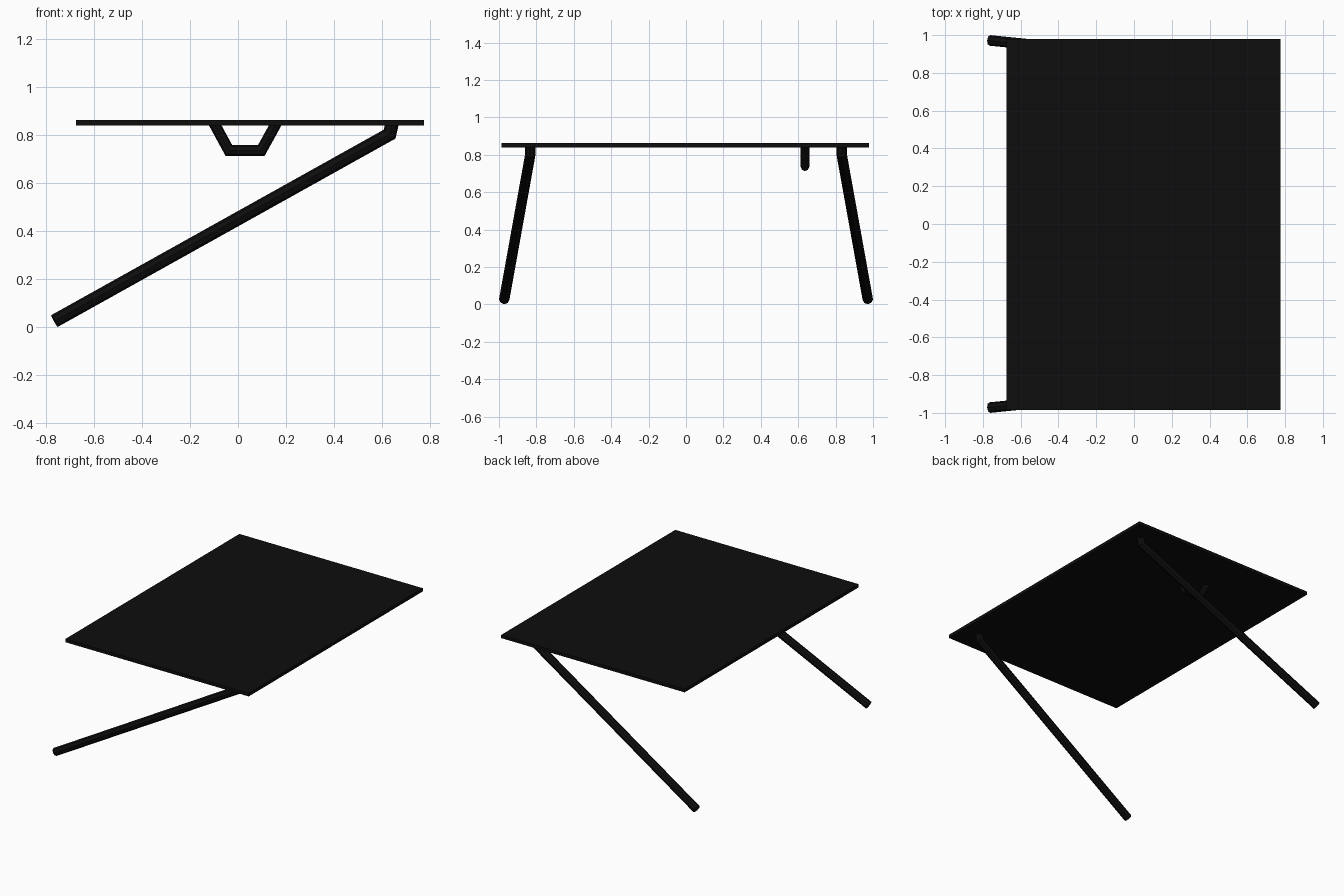
import bpy, bmesh, math
from mathutils import Vector

if "Cube" in bpy.data.objects:
    bpy.data.objects.remove(bpy.data.objects["Cube"])

black = bpy.data.materials.new("black_finish")
black.diffuse_color = (0.004, 0.004, 0.004, 1)
black.use_nodes = True
black.node_tree.nodes["Principled BSDF"].inputs["Base Color"].default_value = black.diffuse_color


def add_object(name, bm):
    bmesh.ops.recalc_face_normals(bm, faces=bm.faces[:])
    mesh = bpy.data.meshes.new(name)
    bm.to_mesh(mesh)
    bm.free()
    mesh.materials.append(black)
    obj = bpy.data.objects.new(name, mesh)
    bpy.context.collection.objects.link(obj)
    return obj


def tube(name, points, radius, sides=8):
    """Octagonal capped bar with mitred bends along a path."""
    pts = [Vector(p) for p in points]
    dirs = [(b - a).normalized() for a, b in zip(pts, pts[1:])]
    bm = bmesh.new()
    rings = []
    for i, p in enumerate(pts):
        d1, d2 = dirs[max(i - 1, 0)], dirs[min(i, len(dirs) - 1)]
        t = (d1 + d2).normalized()
        u = Vector((0, 1, 0))
        u = (u - t * u.dot(t)).normalized()
        v = t.cross(u) / t.dot(d1)
        angles = [2 * math.pi * k / sides for k in range(sides)]
        rings.append([bm.verts.new(p + radius * (u * math.cos(a) + v * math.sin(a)))
                      for a in angles])
    for r1, r2 in zip(rings, rings[1:]):
        for k in range(sides):
            n = (k + 1) % sides
            bm.faces.new((r1[k], r1[n], r2[n], r2[k]))
    bm.faces.new(rings[0])
    bm.faces.new(rings[-1])
    return add_object(name, bm)


# Thin rectangular top
bm = bmesh.new()
bmesh.ops.create_cube(bm, size=1)
for vert in bm.verts:
    vert.co = Vector((0.05, -0.003, 0.8505)) + vert.co * Vector((1.45, 1.965, 0.023))
add_object("table_top", bm)

# Slanted legs, splayed outward, with a short bend at the top
for name, s in (("front_leg", -1), ("back_leg", 1)):
    tube(name, [(-0.764, 0.972 * s, 0.026), (0.631, 0.832 * s, 0.804),
                (0.642, 0.834 * s, 0.851)], 0.028)

# Small handle under the top
tube("under_handle", [(-0.1, 0.636, 0.85), (-0.038, 0.636, 0.736),
                      (0.097, 0.636, 0.736), (0.16, 0.636, 0.85)], 0.023)
